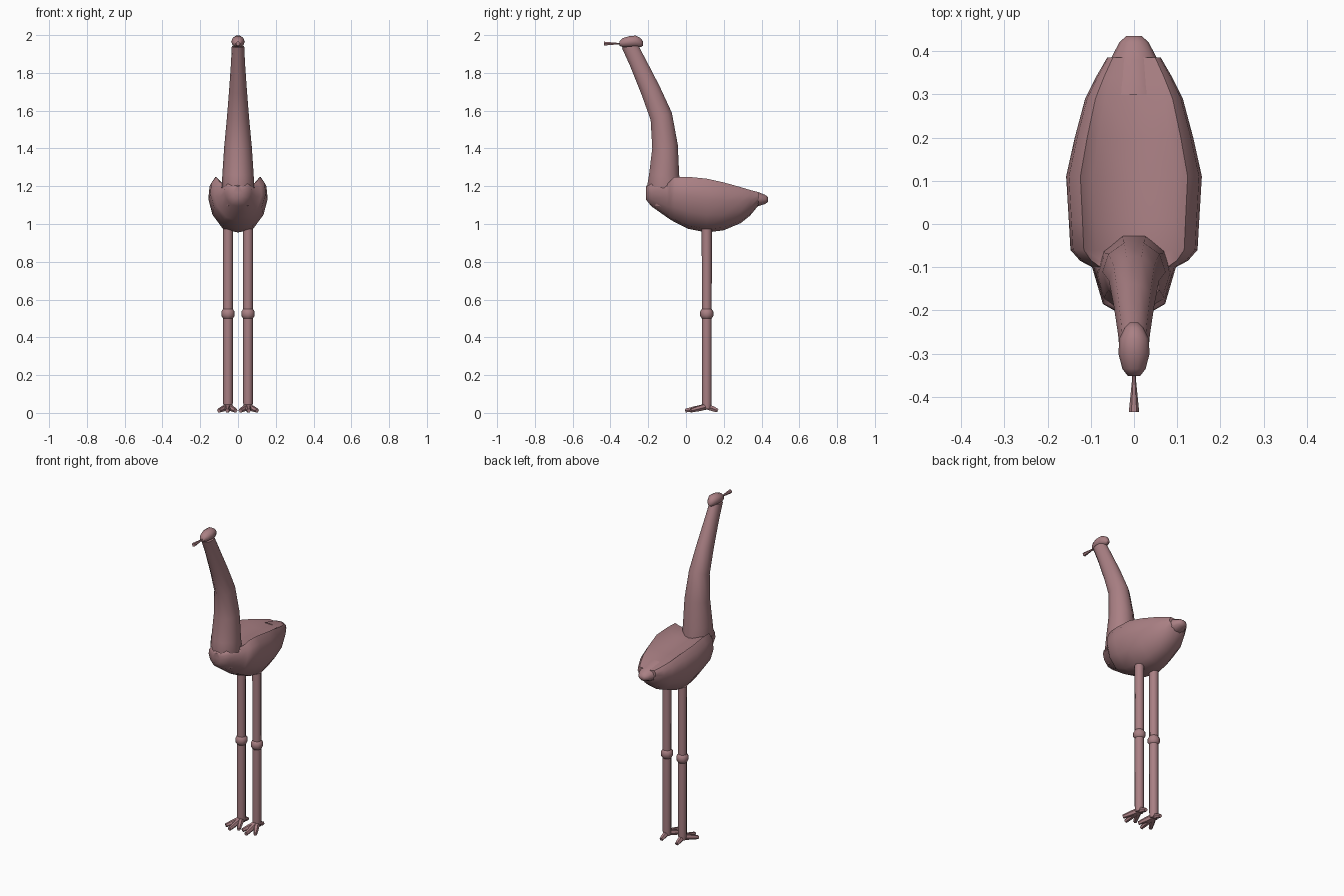
import bpy, bmesh, math
from mathutils import Vector

if "Cube" in bpy.data.objects:
    bpy.data.objects.remove(bpy.data.objects["Cube"])

pink = bpy.data.materials.new("dusty pink")
pink.diffuse_color = (0.40, 0.215, 0.23, 1)
pink.use_nodes = True
pink.node_tree.nodes["Principled BSDF"].inputs["Base Color"].default_value = pink.diffuse_color


def loft(name, rings, angle=50):
    """Skin a list of equal-length point rings and cap both ends."""
    bm = bmesh.new()
    rows = [[bm.verts.new(p) for p in ring] for ring in rings]
    n = len(rows[0])
    for a, b in zip(rows, rows[1:]):
        for i in range(n):
            j = (i + 1) % n
            bm.faces.new((a[i], a[j], b[j], b[i]))
    bm.faces.new(rows[0])
    bm.faces.new(rows[-1])
    bmesh.ops.recalc_face_normals(bm, faces=bm.faces)
    me = bpy.data.meshes.new(name)
    bm.to_mesh(me)
    bm.free()
    me.materials.append(pink)
    ob = bpy.data.objects.new(name, me)
    bpy.context.collection.objects.link(ob)
    bpy.ops.object.select_all(action='DESELECT')
    ob.select_set(True)
    bpy.context.view_layer.objects.active = ob
    bpy.ops.object.shade_smooth_by_angle(angle=math.radians(angle))
    return ob


def ellipse(center, u, v, n):
    c, u, v = Vector(center), Vector(u), Vector(v)
    return [c + u * math.cos(2 * math.pi * i / n) + v * math.sin(2 * math.pi * i / n)
            for i in range(n)]


def tube(name, stations, n=8):
    """Round tube through (point, radius) stations."""
    axis = (Vector(stations[-1][0]) - Vector(stations[0][0])).normalized()
    u = axis.cross(Vector((0, 0, 1)))
    u = u.normalized() if u.length > 0.01 else Vector((1, 0, 0))
    v = axis.cross(u)
    return loft(name, [ellipse(p, u * r, v * r, n) for p, r in stations])


# Body: cross-sections with folded wings rising either side of a hollow back
def body_section(y, w, bottom, rim, back):
    h = rim - bottom
    half = [(0.5 * w, bottom + 0.06 * h), (0.86 * w, bottom + 0.33 * h),
            (w, bottom + 0.62 * h), (0.96 * w, bottom + 0.86 * h),
            (0.79 * w, rim), (0.6 * w, back + 0.35 * (rim - back))]
    return ([(0, y, bottom)] + [(x, y, z) for x, z in half] + [(0, y, back)]
            + [(-x, y, z) for x, z in reversed(half)])


loft("body", [body_section(*s) for s in (
    (-0.212, 0.025, 1.13, 1.19, 1.20),
    (-0.185, 0.072, 1.095, 1.21, 1.22),
    (-0.10, 0.097, 1.035, 1.21, 1.21),
    (-0.085, 0.125, 1.025, 1.225, 1.20),
    (-0.06, 0.147, 1.01, 1.25, 1.20),
    (0.01, 0.151, 0.975, 1.25, 1.20),
    (0.11, 0.157, 0.955, 1.24, 1.195),
    (0.20, 0.137, 0.967, 1.22, 1.19),
    (0.29, 0.113, 1.005, 1.195, 1.185),
    (0.34, 0.088, 1.045, 1.18, 1.175),
    (0.385, 0.062, 1.10, 1.168, 1.165))])

# Tail tip
loft("tail", [ellipse((0, y, z), (w, 0, 0), (0, 0, h), 10) for y, z, w, h in (
    (0.30, 1.13, 0.08, 0.06), (0.38, 1.132, 0.055, 0.04), (0.42, 1.13, 0.034, 0.025),
    (0.435, 1.13, 0.018, 0.012))])

# Neck: tilted ellipses between the front edge and the back edge
neck = []
for yf, zf, yb, zb, w in (
        (-0.19, 1.10, -0.02, 1.08, 0.07), (-0.215, 1.17, -0.02, 1.18, 0.087),
        (-0.20, 1.26, -0.032, 1.26, 0.083), (-0.182, 1.40, -0.04, 1.42, 0.073),
        (-0.19, 1.55, -0.072, 1.59, 0.058), (-0.24, 1.69, -0.137, 1.73, 0.047),
        (-0.30, 1.84, -0.21, 1.87, 0.037), (-0.343, 1.935, -0.25, 1.945, 0.033)):
    front, back = Vector((0, yf, zf)), Vector((0, yb, zb))
    neck.append(ellipse((front + back) / 2, (w, 0, 0), (front - back) / 2, 10))
loft("neck", neck)

# Head
loft("head", [ellipse((0, y, z), (w, 0, 0), (0, 0, h), 10) for y, z, w, h in (
    (-0.352, 1.955, 0.014, 0.012), (-0.335, 1.96, 0.027, 0.025),
    (-0.30, 1.965, 0.036, 0.031), (-0.265, 1.967, 0.034, 0.032),
    (-0.24, 1.96, 0.022, 0.025), (-0.228, 1.955, 0.01, 0.012))])

# Beak flaring toward its tip
tube("beak", [((0, -0.335, 1.955), 0.004), ((0, -0.365, 1.955), 0.005),
              ((0, -0.435, 1.955), 0.012)], 6)

# Legs, knees and feet
for side, s in (("left", -1), ("right", 1)):
    x = 0.053 * s
    tube(side + "_leg", [((x, 0.11, 0.02), 0.023), ((x, 0.11, 0.06), 0.026),
                         ((x, 0.11, 0.525), 0.026), ((x, 0.11, 1.02), 0.027)])
    tube(side + "_knee", [((x, 0.11, 0.525 + 0.036 * math.sin(a)), 0.037 * math.cos(a))
                          for a in (-1.3, -0.8, -0.3, 0.3, 0.8, 1.3)])
    for name, dx, y in (("outer_toe", 0.048, 0.025), ("middle_toe", 0.004, -0.004),
                        ("inner_toe", -0.04, 0.025), ("back_toe", 0, 0.168)):
        start = Vector((x, 0.11, 0.034))
        end = Vector((x + dx * s, y, 0.012))
        tube(side + "_" + name, [(start, 0.018), (start.lerp(end, 0.6), 0.015),
                                 (end, 0.011)], 6)
